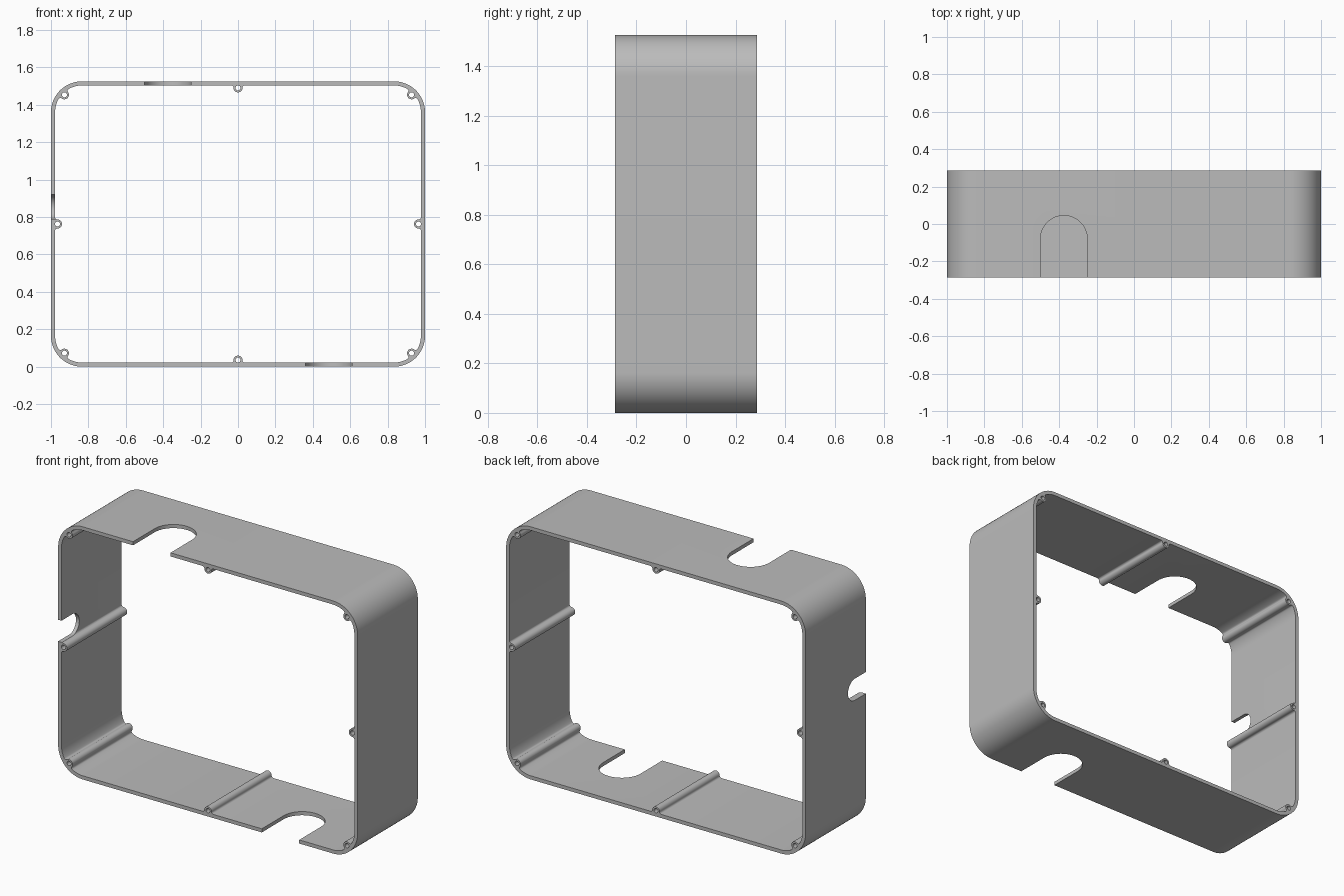
import bpy, bmesh
from math import pi, sin, cos, sqrt, atan2, asin, radians
from mathutils import Matrix, Vector

cube = bpy.data.objects.get("Cube")
if cube:
    bpy.data.objects.remove(cube, do_unlink=True)

# Main sizes
HALF_W, HALF_H, HALF_D = 1.0, 0.7625, 0.287
CORNER, WALL = 0.165, 0.022
BOSS, HOLE, FILLET = 0.024, 0.0135, 0.012
MID_INSET, CORNER_INSET = 0.035, 0.072

grey = bpy.data.materials.new("grey_plastic")
grey.use_nodes = True
colour = (0.5, 0.5, 0.5, 1)
grey.diffuse_color = colour
grey.node_tree.nodes["Principled BSDF"].inputs["Base Color"].default_value = colour


def arc(c, r, a0, a1, n):
    return [Vector((c[0] + r * cos(a0 + (a1 - a0) * i / n),
                    c[1] + r * sin(a0 + (a1 - a0) * i / n))) for i in range(n + 1)]


def polar(a):
    return Vector((cos(a), sin(a)))


def bump(centre, a, k, foot_angle):
    """Screw boss outline with filleted feet, facing away from direction a."""
    t = atan2(k[1], k[0])
    right = arc(k, FILLET, t + pi, foot_angle, 6)
    left = [Vector((-p.x, p.y)) for p in reversed(right)]
    local = left + arc((0, 0), BOSS, pi - t, t, 16)[1:-1] + right
    return [centre + polar(a + pi / 2) * p.x - polar(a) * p.y for p in local]


# Fillet centre beside a boss on a straight wall
d = MID_INSET - WALL
mid_k = (sqrt((BOSS + FILLET) ** 2 - (d - FILLET) ** 2), FILLET - d)
# Fillet centre beside a boss in a round corner
ri = CORNER - WALL
reach = (CORNER - CORNER_INSET) * sqrt(2)
kv = ((BOSS + FILLET) ** 2 - (ri - FILLET) ** 2 + reach ** 2) / (2 * reach)
corner_k = (sqrt((BOSS + FILLET) ** 2 - kv ** 2), kv)
spread = asin(corner_k[0] / (ri - FILLET))

# Outer outline, inner outline with bosses, and screw holes
outer, inner, holes = [], [], []
for i in range(4):
    a = i * pi / 2
    side = polar(a)
    mid = Vector((side.x * (HALF_W - MID_INSET), side.y * (HALF_H - MID_INSET)))
    diag = polar(a + pi / 4) * sqrt(2)
    c = Vector((diag.x * (HALF_W - CORNER), diag.y * (HALF_H - CORNER)))
    boss = c + polar(a + pi / 4) * reach
    outer += arc(c, CORNER, a, a + pi / 2, 24)
    inner += bump(mid, a, mid_k, 1.5 * pi)
    inner += arc(c, ri, a, a + pi / 4 - spread, 7)[:-1]
    inner += bump(boss, a + pi / 4, corner_k,
                  atan2(kv - reach, corner_k[0]) + 2 * pi)
    inner += arc(c, ri, a + pi / 4 + spread, a + pi / 2, 7)[1:]
    holes += [arc(p, HOLE, 0, 2 * pi, 20)[:-1] for p in (mid, boss)]

# Extrude the filled outline into the frame
curve = bpy.data.curves.new("frame_profile", "CURVE")
curve.dimensions, curve.fill_mode, curve.extrude = "2D", "BOTH", HALF_D
for loop in [outer, inner] + holes:
    spline = curve.splines.new("POLY")
    spline.points.add(len(loop) - 1)
    for point, p in zip(spline.points, loop):
        point.co = (p.x, p.y, 0, 1)
    spline.use_cyclic_u = True
profile = bpy.data.objects.new("frame_profile", curve)
bpy.context.collection.objects.link(profile)
bpy.context.view_layer.update()
mesh = bpy.data.meshes.new_from_object(
    profile.evaluated_get(bpy.context.evaluated_depsgraph_get()))
bpy.data.objects.remove(profile, do_unlink=True)
mesh.transform(Matrix.Translation((0, 0, HALF_H)) @ Matrix.Rotation(pi / 2, 4, "X"))
bm = bmesh.new()
bm.from_mesh(mesh)
bmesh.ops.remove_doubles(bm, verts=bm.verts, dist=0.00005)
bmesh.ops.recalc_face_normals(bm, faces=bm.faces)
bm.to_mesh(mesh)
bm.free()
mesh.materials.clear()
mesh.materials.append(grey)
frame = bpy.data.objects.new("enclosure_frame", mesh)
bpy.context.collection.objects.link(frame)


def slot(name, centre, r, depth, along_x):
    """Round-ended cable slot, open at the front edge."""
    s = centre[2] if along_x else centre[0]
    outline = arc((s, depth - r), r, 0, pi, 32)
    outline += [Vector((s - r, -0.4)), Vector((s + r, -0.4))]
    bm = bmesh.new()
    if along_x:
        verts = [bm.verts.new((centre[0] - 0.06, p.y, p.x)) for p in outline]
        push = (0.12, 0, 0)
    else:
        verts = [bm.verts.new((p.x, p.y, centre[2] - 0.06)) for p in outline]
        push = (0, 0, 0.12)
    face = bm.faces.new(verts)
    new = bmesh.ops.extrude_face_region(bm, geom=[face])["geom"]
    bmesh.ops.translate(bm, vec=push, verts=[g for g in new if isinstance(g, bmesh.types.BMVert)])
    bmesh.ops.recalc_face_normals(bm, faces=bm.faces)
    me = bpy.data.meshes.new(name)
    bm.to_mesh(me)
    bm.free()
    me.materials.append(grey)
    ob = bpy.data.objects.new(name, me)
    bpy.context.collection.objects.link(ob)
    ob.hide_render = True
    return ob


# Cable slots in the top, bottom and right walls
cutters = [slot("top_slot", (-0.375, 0, 2 * HALF_H), 0.125, 0.045, False),
           slot("bottom_slot", (0.485, 0, 0), 0.125, 0.045, False),
           slot("side_slot", (-HALF_W, 0, 0.855), 0.065, -0.117, True)]
bpy.context.view_layer.objects.active = frame
for cutter in cutters:
    mod = frame.modifiers.new(cutter.name, "BOOLEAN")
    mod.operation, mod.solver, mod.object = "DIFFERENCE", "EXACT", cutter
    bpy.ops.object.modifier_apply(modifier=mod.name)
    bpy.data.objects.remove(cutter, do_unlink=True)

# Smooth round walls, crisp rims
bpy.ops.object.select_all(action="DESELECT")
frame.select_set(True)
bpy.ops.object.shade_smooth_by_angle(angle=radians(30))
